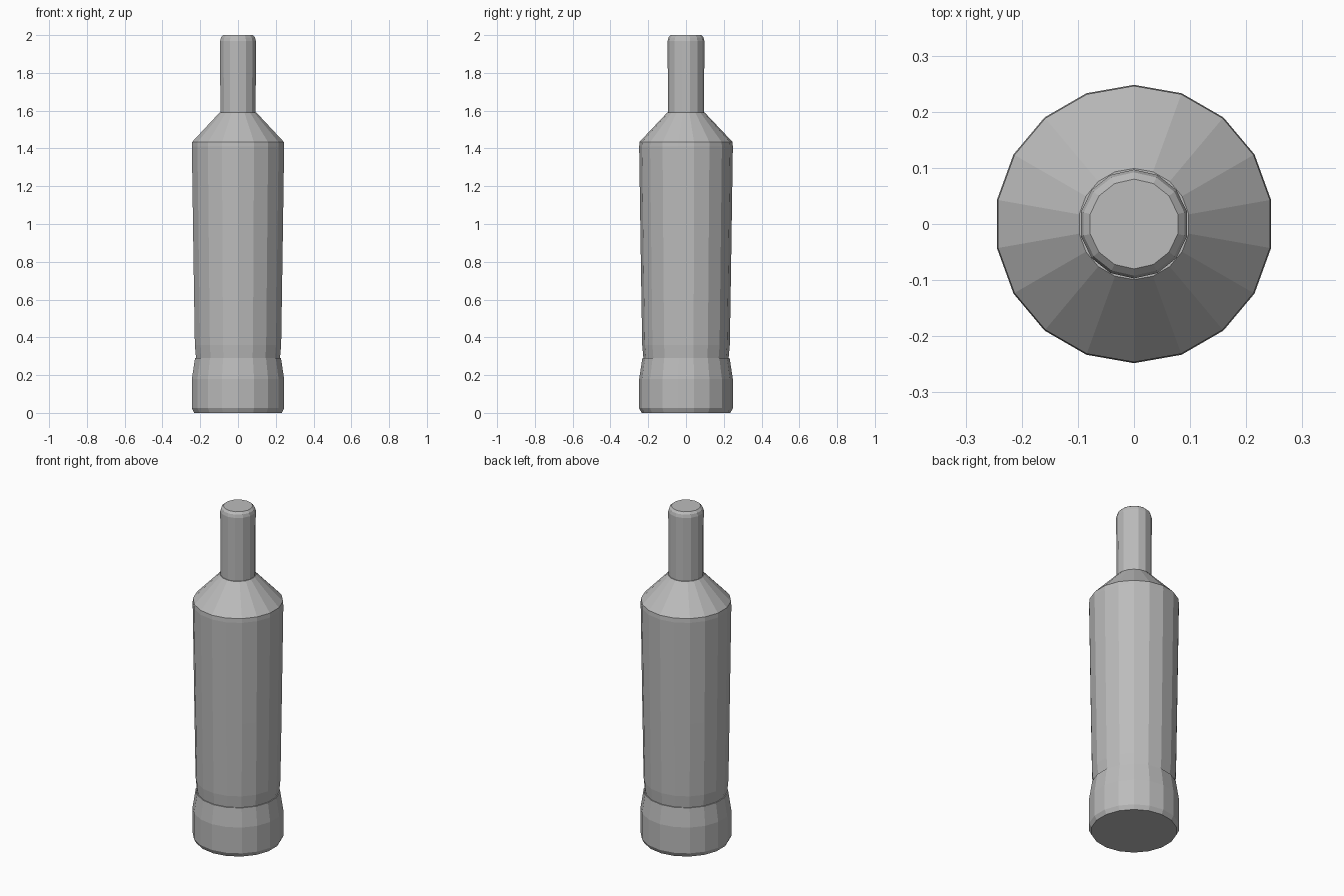
import bpy, bmesh, math

cube = bpy.data.objects.get("Cube")
if cube:
    bpy.data.objects.remove(cube, do_unlink=True)

grey = bpy.data.materials.new("plain grey")
grey.use_nodes = True
colour = (0.5, 0.5, 0.5, 1)
grey.diffuse_color = colour
grey.node_tree.nodes["Principled BSDF"].inputs["Base Color"].default_value = colour


def lathe(name, profile, sides):
    """Turn a (radius, height) profile into a flat-faced closed solid."""
    bm = bmesh.new()
    rings = []
    for radius, z in profile:
        rings.append([bm.verts.new((radius * math.cos(a), radius * math.sin(a), z))
                      for a in (math.tau * (i + 0.5) / sides for i in range(sides))])
    for low, high in zip(rings, rings[1:]):
        for i in range(sides):
            j = (i + 1) % sides
            bm.faces.new((low[i], low[j], high[j], high[i]))
    bm.faces.new(rings[0][::-1])
    bm.faces.new(rings[-1])
    mesh = bpy.data.meshes.new(name)
    bm.to_mesh(mesh)
    bm.free()
    mesh.materials.append(grey)
    obj = bpy.data.objects.new(name, mesh)
    bpy.context.collection.objects.link(obj)
    return obj


# Flared foot with a softened bottom edge
lathe("base", [(0.235, 0), (0.248, 0.025), (0.248, 0.18), (0.231, 0.29)], 18)

# Long body, widening slightly towards the shoulder
lathe("body", [(0.225, 0.285), (0.232, 0.36), (0.239, 0.8),
               (0.248, 1.41), (0.246, 1.435), (0.099, 1.59)], 18)

# Narrow neck with a bevelled top
lathe("neck", [(0.096, 1.585), (0.097, 1.97), (0.092, 1.988), (0.08, 2.0)], 14)
